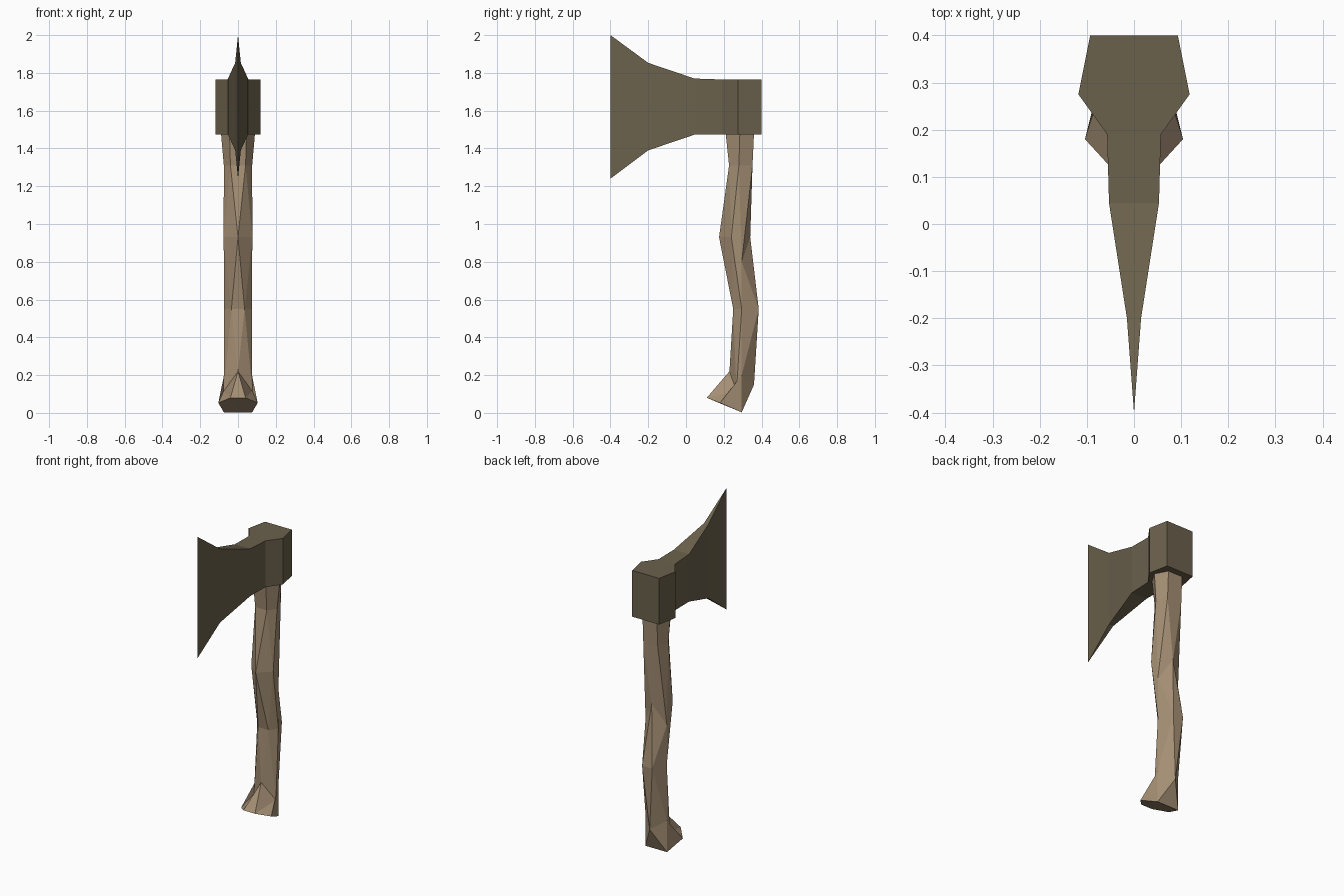
import bpy, bmesh

if "Cube" in bpy.data.objects:
    bpy.data.objects.remove(bpy.data.objects["Cube"])


def material(name, rgb):
    m = bpy.data.materials.new(name)
    m.diffuse_color = (*rgb, 1)
    m.use_nodes = True
    m.node_tree.nodes["Principled BSDF"].inputs["Base Color"].default_value = m.diffuse_color
    return m


def finish(bm, name, mat):
    bmesh.ops.remove_doubles(bm, verts=bm.verts, dist=0.0005)
    bmesh.ops.recalc_face_normals(bm, faces=bm.faces)
    me = bpy.data.meshes.new(name)
    bm.to_mesh(me)
    bm.free()
    me.materials.append(mat)
    ob = bpy.data.objects.new(name, me)
    bpy.context.collection.objects.link(ob)


wood = material("worn wood", (0.376, 0.275, 0.175))
metal = material("dark metal", (0.147, 0.119, 0.072))

# Axe head: stations along y with half width, bottom and top height
stations = [(-0.4, 0.0, 1.24, 2.0), (-0.2, 0.015, 1.39, 1.853),
            (0.045, 0.053, 1.473, 1.77), (0.19, 0.057, 1.475, 1.765),
            (0.275, 0.118, 1.475, 1.765), (0.4, 0.093, 1.475, 1.765)]
bm = bmesh.new()
rings = []
for y, w, lo, hi in stations:
    if w == 0:  # sharp cutting edge
        b, t = bm.verts.new((0, y, lo)), bm.verts.new((0, y, hi))
        rings.append([b, b, t, t])
    else:
        rings.append([bm.verts.new(p) for p in
                      ((-w, y, lo), (w, y, lo), (w, y, hi), (-w, y, hi))])
for a, b in zip(rings, rings[1:]):
    for i in range(4):
        j = (i + 1) % 4
        bm.faces.new(list(dict.fromkeys((a[i], a[j], b[j], b[i]))))
bm.faces.new(rings[-1])
finish(bm, "axe_head", metal)


# Carved handle: six-sided rings that alternate between flat and ridge fronts
def flat_ring(bm, front, side, back):
    f, s, b = front, side, back
    pts = [(-f[0], *f[1:]), f, s, b, (-b[0], *b[1:]), (-s[0], *s[1:])]
    return [bm.verts.new(p) for p in pts]


def ridge_ring(bm, front, s1, s2, back):
    pts = [front, s1, s2, back, (-s2[0], *s2[1:]), (-s1[0], *s1[1:])]
    return [bm.verts.new(p) for p in pts]


def zigzag(bm, flat, ridge):
    for i in range(6):
        j = (i + 1) % 6
        bm.faces.new((flat[i], flat[j], ridge[i]))
        bm.faces.new((flat[j], ridge[j], ridge[i]))


bm = bmesh.new()
top = flat_ring(bm, (0.045, 0.21, 1.48), (0.09, 0.285, 1.48), (0.05, 0.36, 1.48))
neck = flat_ring(bm, (0.04, 0.228, 1.31), (0.075, 0.28, 1.31), (0.05, 0.352, 1.31))
waist = ridge_ring(bm, (0, 0.175, 0.93), (0.076, 0.24, 0.93),
                   (0.074, 0.295, 0.8), (0, 0.34, 0.93))
grip = flat_ring(bm, (0.035, 0.25, 0.55), (0.073, 0.295, 0.55), (0.035, 0.385, 0.55))
ankle = ridge_ring(bm, (0, 0.23, 0.22), (0.076, 0.267, 0.115),
                   (0.074, 0.295, 0.2), (0, 0.36, 0.15))
foot = flat_ring(bm, (0.04, 0.11, 0.08), (0.104, 0.18, 0.053), (0.075, 0.295, 0.003))
for i in range(6):
    j = (i + 1) % 6
    bm.faces.new((top[i], top[j], neck[j], neck[i]))
zigzag(bm, neck, waist)
zigzag(bm, grip, waist)
zigzag(bm, grip, ankle)
zigzag(bm, foot, ankle)
bm.faces.new(top)
bm.faces.new(foot)
finish(bm, "handle", wood)
